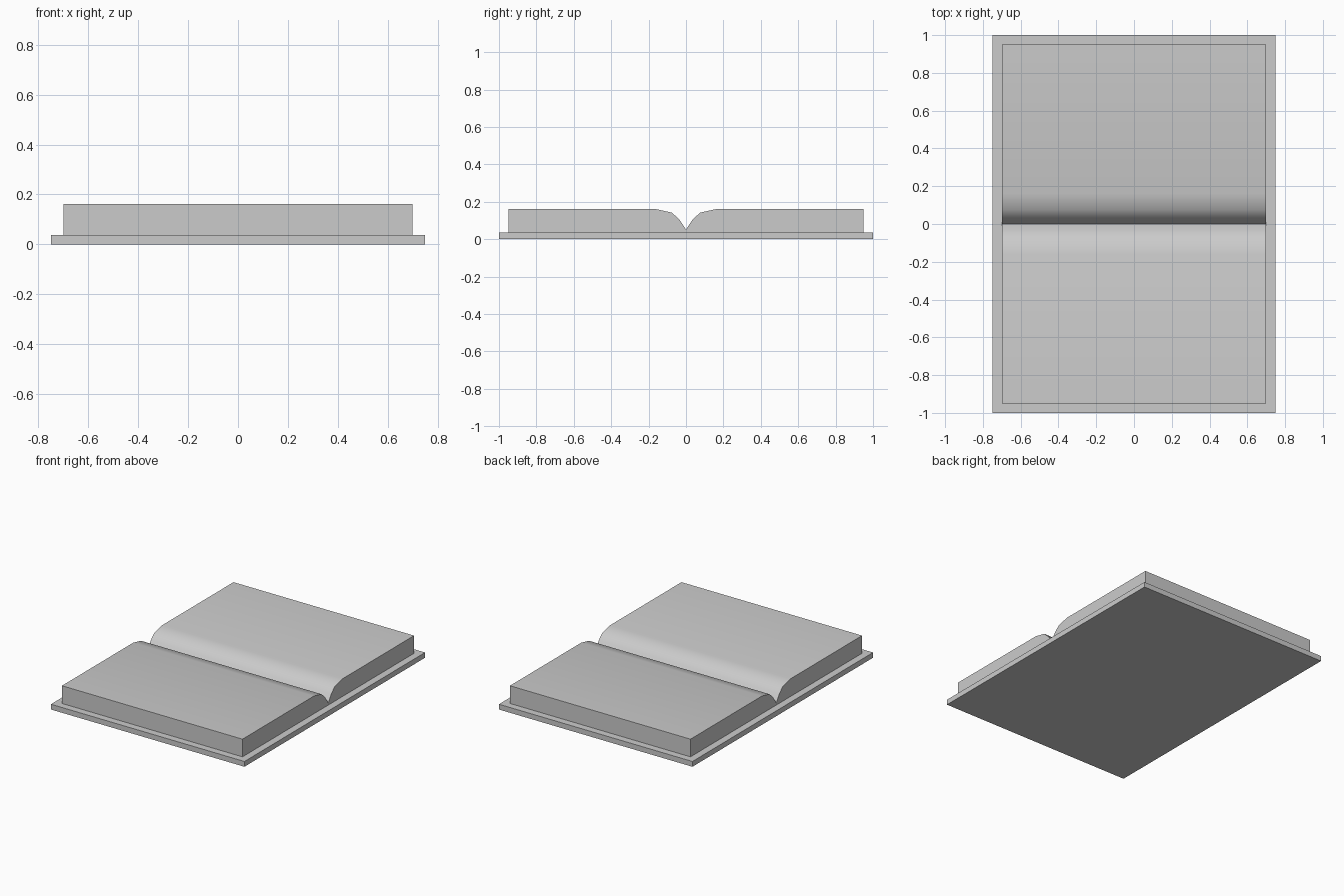
import bpy, bmesh
from math import radians

if "Cube" in bpy.data.objects:
    bpy.data.objects.remove(bpy.data.objects["Cube"])

COVER_TOP = 0.037


def prism(name, profile, half_width):
    """Extrude a closed (y, z) outline along x, centred on x = 0."""
    bm = bmesh.new()
    face = bm.faces.new([bm.verts.new((-half_width, y, z)) for y, z in profile])
    new = bmesh.ops.extrude_face_region(bm, geom=[face])["geom"]
    bmesh.ops.translate(bm, vec=(2 * half_width, 0, 0),
                        verts=[v for v in new if isinstance(v, bmesh.types.BMVert)])
    bmesh.ops.recalc_face_normals(bm, faces=bm.faces)
    mesh = bpy.data.meshes.new(name)
    bm.to_mesh(mesh)
    bm.free()
    obj = bpy.data.objects.new(name, mesh)
    bpy.context.collection.objects.link(obj)
    bpy.ops.object.select_all(action='DESELECT')
    obj.select_set(True)
    bpy.context.view_layer.objects.active = obj
    bpy.ops.object.shade_smooth_by_angle(angle=radians(40))
    return obj


# Flat cover board
prism("cover", [(-1, 0), (1, 0), (1, COVER_TOP), (-1, COVER_TOP)], 0.75)

# Open page block: one half of the outline, mirrored about the centre valley
half = [(0.035, 0.105), (0.075, 0.142), (0.16, 0.161), (0.95, 0.161), (0.95, COVER_TOP)]
mirrored = [(-y, z) for y, z in reversed(half)]
prism("pages", mirrored + [(0, 0.052)] + half, 0.70)
